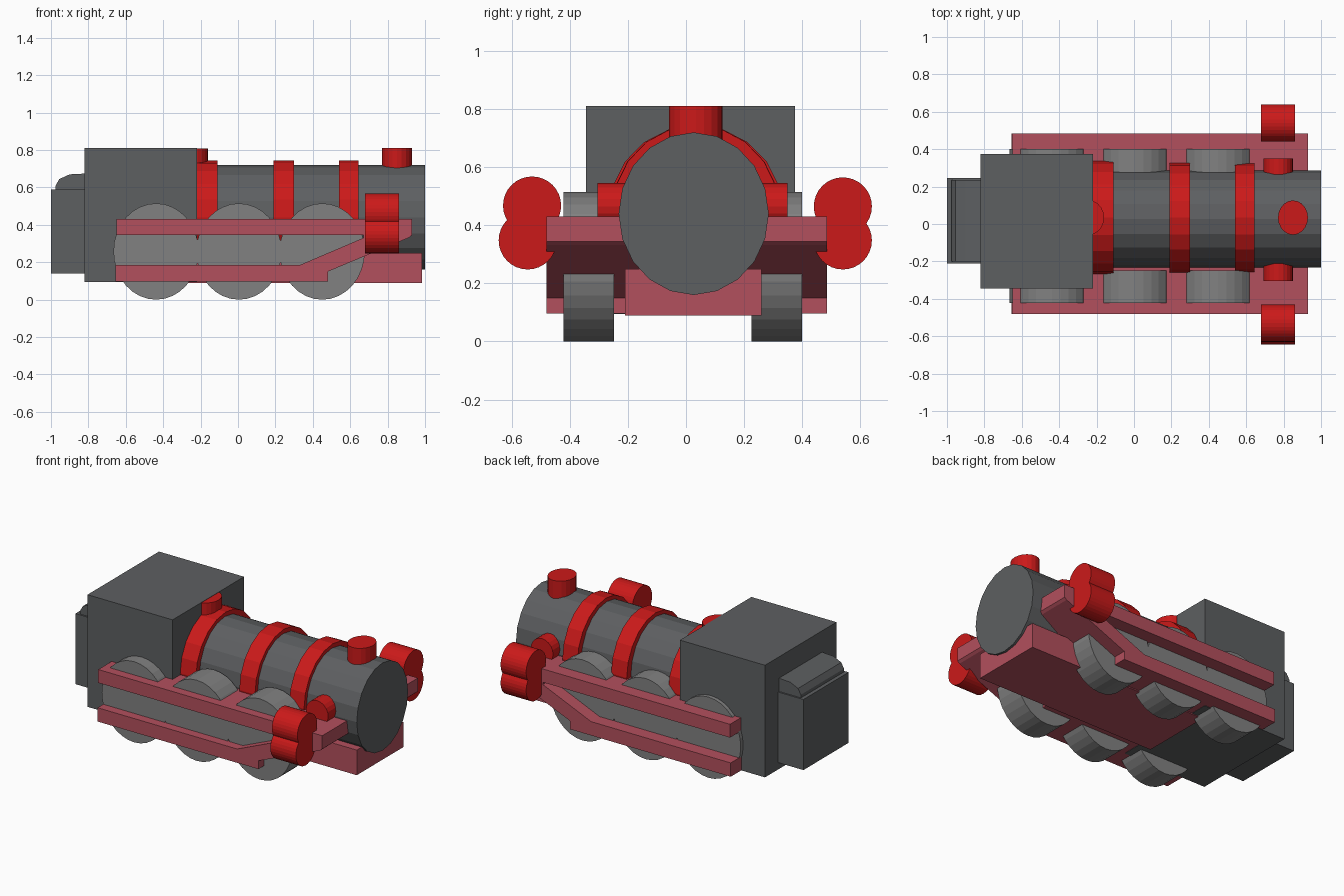
import bpy, bmesh, math
from mathutils import Matrix, Vector

if "Cube" in bpy.data.objects:
    bpy.data.objects.remove(bpy.data.objects["Cube"])


def material(name, rgb):
    m = bpy.data.materials.new(name)
    m.diffuse_color = (*rgb, 1)
    m.use_nodes = True
    m.node_tree.nodes["Principled BSDF"].inputs["Base Color"].default_value = m.diffuse_color
    return m


RED = material("red", (0.60, 0.01, 0.01))
ROSE = material("rose", (0.45, 0.08, 0.11))
DARK = material("dark_grey", (0.11, 0.115, 0.12))
GREY = material("wheel_grey", (0.22, 0.22, 0.22))


def finish(name, bm, mat):
    bmesh.ops.recalc_face_normals(bm, faces=bm.faces)
    me = bpy.data.meshes.new(name)
    bm.to_mesh(me)
    bm.free()
    me.materials.append(mat)
    ob = bpy.data.objects.new(name, me)
    bpy.context.collection.objects.link(ob)
    return ob


def place(lo, hi):
    lo, hi = Vector(lo), Vector(hi)
    return Matrix.Translation((lo + hi) / 2) @ Matrix.Diagonal((*(hi - lo), 1))


def box(name, lo, hi, mat):
    bm = bmesh.new()
    bmesh.ops.create_cube(bm, size=1, matrix=place(lo, hi))
    return finish(name, bm, mat)


def cylinder(name, lo, hi, axis, mat, sides=20):
    """Cylinder filling the given bounds, with its axis along x, y or z."""
    turn = {"x": Matrix.Rotation(math.pi / 2, 4, "Y"),
            "y": Matrix.Rotation(math.pi / 2, 4, "X"),
            "z": Matrix.Identity(4)}[axis]
    bm = bmesh.new()
    bmesh.ops.create_cone(bm, cap_ends=True, segments=sides, radius1=0.5,
                          radius2=0.5, depth=1, matrix=place(lo, hi) @ turn)
    return finish(name, bm, mat)


def extrude_y(name, profile, y0, y1, mat):
    bm = bmesh.new()
    f = bm.faces.new([bm.verts.new((x, y0, z)) for x, z in profile])
    new = bmesh.ops.extrude_face_region(bm, geom=[f])["geom"]
    bmesh.ops.translate(bm, vec=(0, y1 - y0, 0),
                        verts=[v for v in new if isinstance(v, bmesh.types.BMVert)])
    return finish(name, bm, mat)


# boiler and cab
cylinder("boiler", (-0.3, -0.232, 0.16), (1.0, 0.285, 0.72), "x", DARK)
box("cab", (-0.82, -0.345, 0.095), (-0.22, 0.375, 0.81), DARK)

# rear bunker with a rounded top
box("bunker", (-1.0, -0.21, 0.14), (-0.8, 0.245, 0.59), DARK)
top = [(-0.8, 0.5), (-0.978, 0.5), (-0.975, 0.61), (-0.955, 0.645), (-0.90, 0.67), (-0.8, 0.675)]
extrude_y("bunker_top", top, -0.2, 0.235, DARK)

# boiler bands
for i, (x0, x1, r) in enumerate([(-0.22, -0.11, 0.302), (0.19, 0.30, 0.292), (0.54, 0.645, 0.29)]):
    cylinder(f"boiler_band_{i + 1}", (x0, 0.034 - r, 0.135), (x1, 0.034 + r, 0.745), "x", RED)

# chimney and steam dome
cylinder("chimney", (0.77, -0.058, 0.65), (0.93, 0.126, 0.81), "z", RED)
cylinder("steam_dome", (-0.32, -0.058, 0.65), (-0.16, 0.126, 0.808), "z", RED)

# full-width frame: straight upper rail and lower rail rising to meet it
frame = [(-0.65, 0.43), (-0.65, 0.345), (0.67, 0.345), (0.67, 0.33), (0.33, 0.185),
         (-0.655, 0.185), (-0.655, 0.097), (0.48, 0.097), (0.48, 0.15),
         (0.915, 0.332), (0.93, 0.345), (0.93, 0.43)]
extrude_y("frame", frame, -0.48, 0.485, ROSE)
box("chassis_plate", (-0.3, -0.21, 0.09), (0.985, 0.26, 0.25), ROSE)

# wheels
for i, x in enumerate((-0.438, 0.005, 0.45)):
    for side, y0, y1 in (("right", -0.422, -0.248), ("left", 0.225, 0.40)):
        cylinder(f"wheel_{side}_{i + 1}", (x - 0.228, y0, 0), (x + 0.228, y1, 0.515), "y", GREY, 32)

# side cross tube and paired side cylinders
cylinder("cross_tube", (0.693, -0.305, 0.385), (0.85, 0.35, 0.545), "y", RED)
for name, y, z in (("upper_right", -0.53, 0.468), ("lower_right", -0.545, 0.348),
                   ("upper_left", 0.54, 0.465), ("lower_left", 0.54, 0.348)):
    cylinder(f"side_cylinder_{name}", (0.68, y - 0.1, z - 0.1), (0.86, y + 0.1, z + 0.1), "x", RED, 32)
